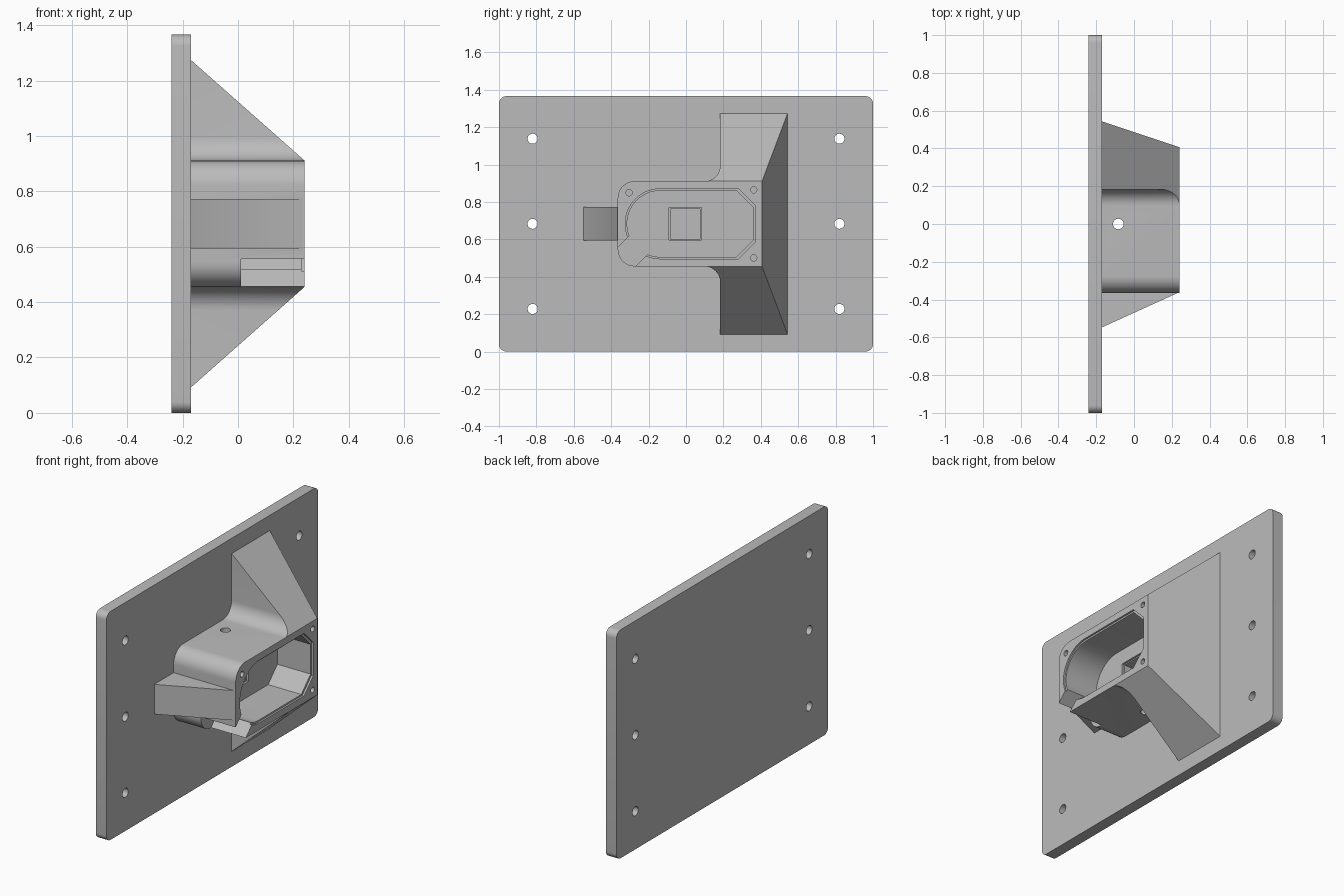
import bpy, bmesh, math
from mathutils import Vector

if "Cube" in bpy.data.objects:
    bpy.data.objects.remove(bpy.data.objects["Cube"])

ZC = 0.683             # height of the symmetry plane
PLATE, FACE = -0.17, 0.24   # x of plate surface and of housing face
FLOOR = 0.01           # x of the cavity floor

grey = bpy.data.materials.new("light_grey")
grey.diffuse_color = (0.5, 0.5, 0.5, 1)
grey.use_nodes = True
grey.node_tree.nodes["Principled BSDF"].inputs["Base Color"].default_value = grey.diffuse_color


def solid(name, verts, faces):
    bm = bmesh.new()
    vs = [bm.verts.new(v) for v in verts]
    for f in faces:
        bm.faces.new([vs[i] for i in f])
    bmesh.ops.recalc_face_normals(bm, faces=bm.faces)
    me = bpy.data.meshes.new(name)
    bm.to_mesh(me)
    bm.free()
    me.materials.append(grey)
    ob = bpy.data.objects.new(name, me)
    bpy.context.collection.objects.link(ob)
    return ob


def loft(name, low, high):
    """Closed solid between two matching loops of 3D points."""
    n = len(low)
    sides = [(i, (i + 1) % n, (i + 1) % n + n, i + n) for i in range(n)]
    return solid(name, low + high, [tuple(range(n)), tuple(range(n, 2 * n))] + sides)


def extrude_x(name, pts, x0, x1):
    return loft(name, [(x0, y, z) for y, z in pts], [(x1, y, z) for y, z in pts])


def arc(cy, cz, r, a0, a1, n=12):
    return [(cy + r * math.cos(math.radians(a0 + (a1 - a0) * i / n)),
             cz + r * math.sin(math.radians(a0 + (a1 - a0) * i / n))) for i in range(n + 1)]


def mirrored(half):
    """Mirror an upper (y, z offset) chain below the symmetry plane."""
    full = half + [(y, -z) for y, z in reversed(half)]
    return [(y, z + ZC) for y, z in full]


def rect(y0, y1, h):
    return mirrored([(y1, h), (y0, h)])


def boolean(ob, tool, op):
    mod = ob.modifiers.new("bool", 'BOOLEAN')
    mod.operation, mod.object, mod.solver = op, tool, 'EXACT'
    dg = bpy.context.evaluated_depsgraph_get()
    me = bpy.data.meshes.new_from_object(ob.evaluated_get(dg))
    ob.modifiers.clear()
    ob.data = me
    bpy.data.objects.remove(tool)


# Housing with filleted side fins, extruded from the plate
body = extrude_x("wall_mount", mirrored(
    [(0.7, 0.8), (0.183, 0.8)] + arc(0.098, 0.3125, 0.085, 0, -90)
    + arc(-0.275, 0.1375, 0.09, 90, 180)), -0.2, FACE)


# Slope the fins from the plate to the housing face
def slope_loop(x):
    t = (x - PLATE) / (FACE - PLATE)
    h = 0.591 + (0.2285 - 0.591) * t
    y1 = 0.543 + (0.407 - 0.543) * t
    return [(x, y, z) for y, z in rect(-0.8, y1, h)]


boolean(body, loft("slopes", slope_loop(-0.21), slope_loop(0.2405)), 'INTERSECT')

# Side wedge
tri = [(-0.2, -0.561), (0.234, -0.364), (0.234, -0.345), (-0.2, -0.345)]
boolean(body, loft("side_wedge", [(x, y, ZC - 0.089) for x, y in tri],
                   [(x, y, ZC + 0.089) for x, y in tri]), 'UNION')

# Back plate with rounded corners
plate = extrude_x("back_plate", mirrored(
    arc(0.96, 0.6425, 0.04, 0, 90, 8) + arc(-0.96, 0.6425, 0.04, 90, 180, 8)), -0.24, PLATE)
boolean(body, plate, 'UNION')


# Cavity with a shallow lip, round on one end and chamfered on the other
def cavity(inset):
    r, c = 0.187 - inset, 0.088
    y1 = 0.368 - inset
    return mirrored([(y1, r - c), (y1 - c, r)] + arc(-0.138, 0, r, 90, 175, 20))


boolean(body, extrude_x("lip", cavity(0), FACE - 0.011, 0.3), 'DIFFERENCE')
boolean(body, extrude_x("cavity", cavity(0.01), FLOOR, 0.31), 'DIFFERENCE')

# Diagonal cable slot through the lower corner
d, s = Vector((-1, -1)).normalized(), Vector((1, -1)).normalized() * 0.069
p = Vector((-0.17, 0.6525))
slot = [tuple(v) for v in (p + s, p - s, p - s + d * 0.5, p + s + d * 0.5)]
boolean(body, extrude_x("slot", slot, FLOOR, 0.32), 'DIFFERENCE')

# Square pocket with a thin ledge in the cavity floor
boolean(body, extrude_x("ledge", rect(-0.09, 0.083, 0.087), FLOOR - 0.012, 0.1), 'DIFFERENCE')
boolean(body, extrude_x("pocket", rect(-0.083, 0.076, 0.08), PLATE + 0.005, 0.11), 'DIFFERENCE')

# Plate mounting holes and screw holes in the housing face
holes = [(y, ZC + dz, 0.027, -0.3, 0.0) for y in (-0.82, 0.82) for dz in (-0.455, 0, 0.455)]
holes += [(y, z, 0.017, 0.05, 0.3) for y, z in ((-0.304, 0.849), (0.362, 0.865), (0.362, 0.501))]
for y, z, r, x0, x1 in holes:
    boolean(body, extrude_x("hole", arc(y, z, r, 0, 345, 23), x0, x1), 'DIFFERENCE')

# Vertical pin hole through the housing and pocket
ring = arc(-0.083, 0, 0.028, 0, 345, 23)
boolean(body, loft("pin_hole", [(x, y, 0.3) for x, y in ring],
                   [(x, y, 1.05) for x, y in ring]), 'DIFFERENCE')

# Smooth rounds, crisp edges
body.data.shade_smooth()
body.data.set_sharp_from_angle(angle=math.radians(30))
